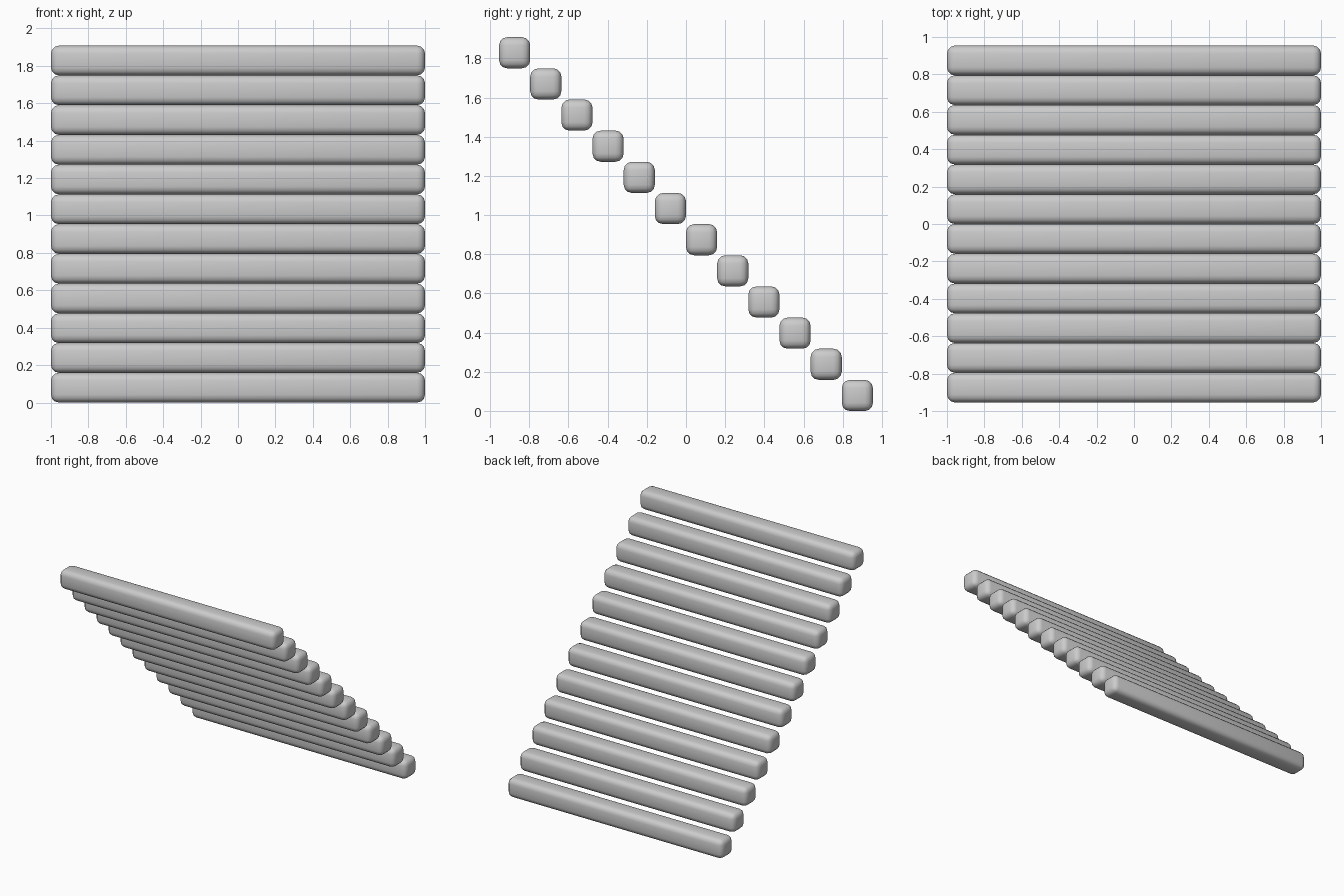
import bpy

if "Cube" in bpy.data.objects:
    bpy.data.objects.remove(bpy.data.objects["Cube"])

COUNT = 12
SIZE = 0.159      # square section; each step moves by one section
LENGTH = 2.0
half = (COUNT - 1) / 2

# Staircase of rounded bars, rising from back to front
for i in range(COUNT):
    y = (half - i) * SIZE
    z = (i + 0.5) * SIZE
    bpy.ops.mesh.primitive_cube_add(size=1, location=(0, y, z))
    bar = bpy.context.object
    bar.name = f"step_bar_{i + 1:02d}"
    bar.scale = (LENGTH, SIZE, SIZE)
    bpy.ops.object.transform_apply(location=False, rotation=False, scale=True)
    # Soft rounded edges
    bevel = bar.modifiers.new("rounded_edges", 'BEVEL')
    bevel.width = 0.042
    bevel.segments = 3
    bevel.limit_method = 'NONE'
    bpy.ops.object.shade_smooth()
